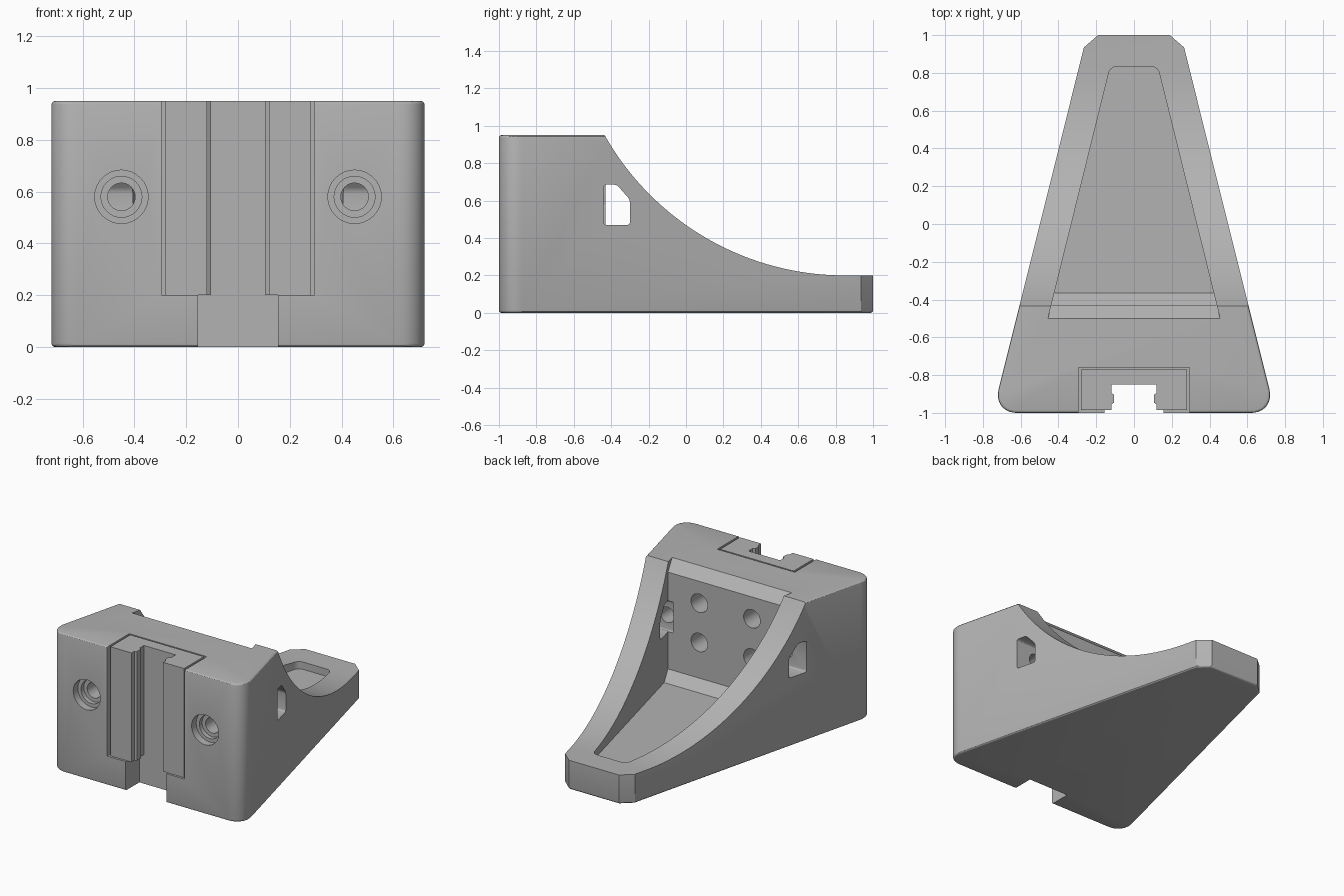
import bpy, bmesh, math
from mathutils import Vector, Matrix

old = bpy.data.objects.get("Cube")
if old:
    bpy.data.objects.remove(old, do_unlink=True)

grey = bpy.data.materials.new("matte grey")
grey.use_nodes = True
colour = (0.45, 0.45, 0.45, 1)
grey.diffuse_color = colour
grey.node_tree.nodes["Principled BSDF"].inputs["Base Color"].default_value = colour

AXES = {"x": lambda a, b, d: (d, a, b),
        "y": lambda a, b, d: (a, d, b),
        "z": lambda a, b, d: (a, b, d)}


def prism(name, outline, axis, lo, hi, rounds=(), rim=0):
    """Extrude a 2D outline along an axis; round chosen corners, then soften the rims."""
    place = AXES[axis]
    bm = bmesh.new()
    verts = [bm.verts.new(place(a, b, lo)) for a, b in outline]
    base = bm.faces.new(verts)
    solid = bmesh.ops.extrude_face_region(bm, geom=[base])
    shift = Vector(place(0, 0, hi - lo))
    bmesh.ops.translate(bm, vec=shift, verts=[g for g in solid["geom"]
                                             if isinstance(g, bmesh.types.BMVert)])
    bmesh.ops.recalc_face_normals(bm, faces=bm.faces)
    k = "xyz".index(axis)
    for corners, size, steps in rounds:
        spots = [Vector(place(*outline[i], lo)) for i in corners]
        edges = [e for e in bm.edges
                 if abs(e.verts[0].co[k] - e.verts[1].co[k]) > 1e-4
                 and any((v.co - s).length < 1e-4 for v in e.verts for s in spots)]
        bmesh.ops.bevel(bm, geom=edges, offset=size, segments=steps,
                        profile=0.5, affect="EDGES")
    if rim:
        edges = [e for e in bm.edges if abs(e.verts[0].co[k] - e.verts[1].co[k]) < 1e-4]
        bmesh.ops.bevel(bm, geom=edges, offset=rim, segments=3, profile=0.5, affect="EDGES")
    bmesh.ops.recalc_face_normals(bm, faces=bm.faces)
    return finish(name, bm)


def finish(name, bm):
    mesh = bpy.data.meshes.new(name)
    bm.to_mesh(mesh)
    bm.free()
    mesh.materials.append(grey)
    ob = bpy.data.objects.new(name, mesh)
    bpy.context.collection.objects.link(ob)
    return ob


def box(name, x0, x1, y0, y1, z0, z1):
    return prism(name, [(x0, y0), (x1, y0), (x1, y1), (x0, y1)], "z", z0, z1)


def bore(x, z, radius, y0, y1):
    bm = bmesh.new()
    bmesh.ops.create_cone(bm, cap_ends=True, segments=32, radius1=radius,
                          radius2=radius, depth=y1 - y0,
                          matrix=Matrix.Translation((x, (y0 + y1) / 2, z))
                          @ Matrix.Rotation(math.pi / 2, 4, "X"))
    return finish("bore", bm)


def combine(ob, tool, operation="DIFFERENCE"):
    mod = ob.modifiers.new("cut", "BOOLEAN")
    mod.operation, mod.object, mod.solver = operation, tool, "EXACT"
    bpy.context.view_layer.objects.active = ob
    bpy.ops.object.modifier_apply(modifier=mod.name)
    bpy.data.objects.remove(tool, do_unlink=True)


def mirrored(half):
    return half + [(-x, y) for x, y in reversed(half)]


# Tapered body with rounded front corners
body = prism("wedge_body", mirrored([(0.748, -1), (0.265, 0.935), (0.19, 1)]),
             "z", 0, 0.95, rounds=[((0, 5), 0.128, 10)], rim=0.014)

# Concave sweep down to the toe
cy, cz, r = 0.85, 1.676, 1.476
start = math.asin((cy + 0.435) / r)
sweep = [(cy - r * math.sin(start * (1 - i / 40)),
          cz - r * math.cos(start * (1 - i / 40))) for i in range(41)]
sweep += [(1.2, 0.2), (1.2, 1.2), (-0.435, 1.2)]
combine(body, prism("sweep", sweep, "x", -1, 1))

# Hollow interior with sloped top and bottom edges on its front wall
hollow = prism("hollow", mirrored([(0.505, -0.7), (0.125, 0.835)]), "z", 0.1, 1.1,
               rounds=[((1, 2), 0.035, 5)])
section = [(-0.365, 0.15), (0.9, 0.15), (0.9, 1.05), (-0.6, 1.05),
           (-0.43, 0.88), (-0.43, 0.215)]
combine(hollow, prism("section", section, "x", -1, 1), "INTERSECT")
combine(body, hollow)

# Front slot and the narrower channel under it
combine(body, box("slot", -0.295, 0.295, -1.1, -0.76, 0.2, 1.1))
combine(body, box("channel", -0.155, 0.155, -1.1, -0.85, -0.1, 0.3))

for side in (-1, 1):
    # Side pockets with a sloped roof
    pocket = [(-0.44, 0.47), (-0.3, 0.47), (-0.3, 0.605), (-0.37, 0.685), (-0.44, 0.685)]
    ends = sorted((side * 0.4, side * 1.0))
    combine(body, prism("pocket", pocket, "x", *ends,
                        rounds=[((0, 1, 2, 3, 4), 0.014, 3)]))
    # Stepped front screw holes
    for radius, depth in ((0.103, -0.95), (0.079, -0.92), (0.053, -0.4)):
        combine(body, bore(side * 0.45, 0.58, radius, -1.1, depth))
    # Holes through the inner wall behind the slot
    for z in (0.46, 0.73):
        combine(body, bore(side * 0.2, z, 0.063, -0.8, -0.4))

# Channel insert that sits in the front slot
half = [(0.28, -0.77), (0.28, -0.985), (0.12, -0.985), (0.12, -0.955),
        (0.105, -0.945), (0.105, -0.905), (0.12, -0.895), (0.12, -0.85)]
insert = prism("slot_insert", mirrored(half), "z", 0.2, 0.95)

for ob in (body, insert):
    bpy.ops.object.select_all(action="DESELECT")
    ob.select_set(True)
    bpy.context.view_layer.objects.active = ob
    bpy.ops.object.shade_smooth_by_angle(angle=math.radians(30))
